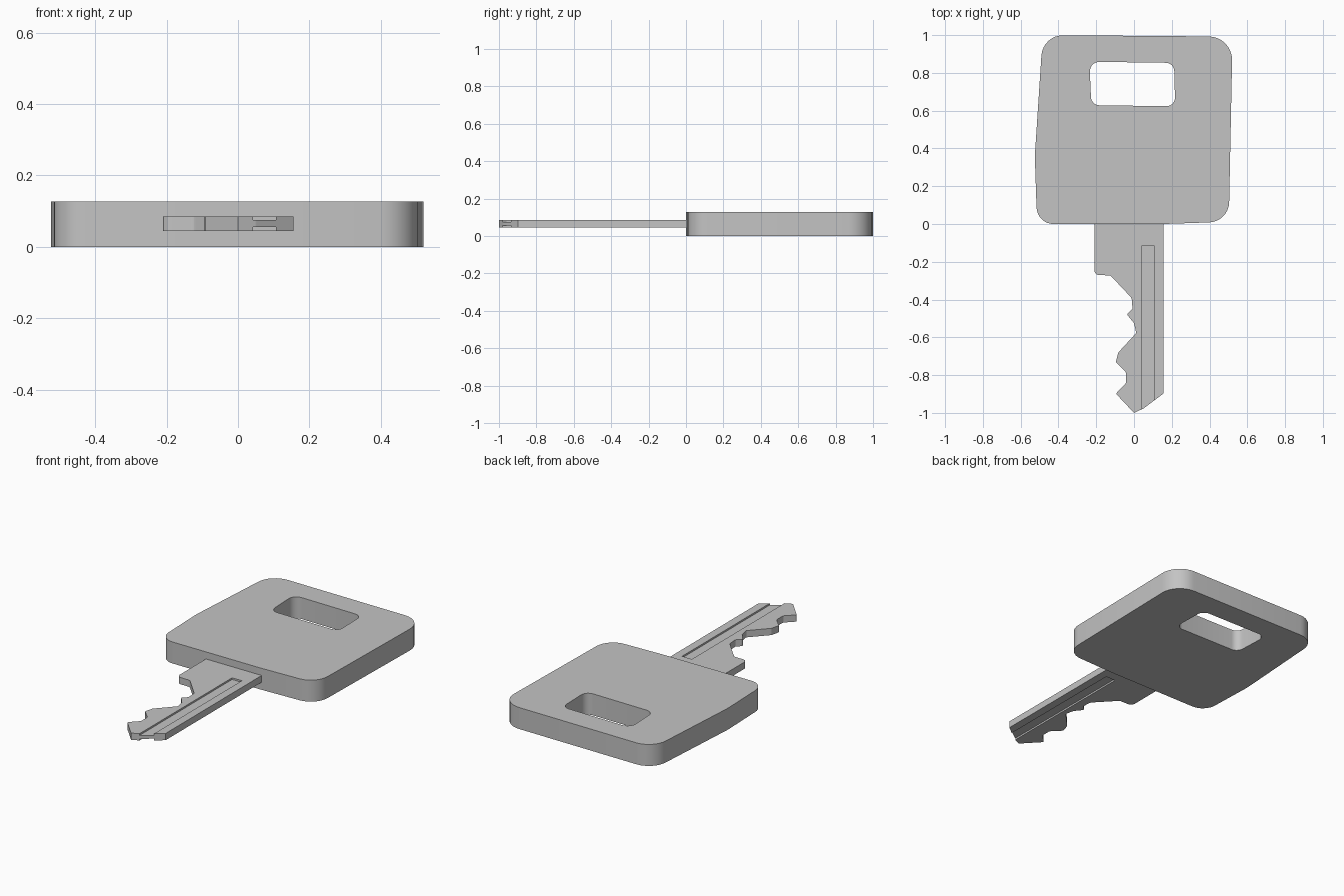
import bpy, bmesh, math
from mathutils import Vector

cube = bpy.data.objects.get("Cube")
if cube:
    bpy.data.objects.remove(cube, do_unlink=True)

grey = bpy.data.materials.new("plain grey")
grey.use_nodes = True
colour = (0.55, 0.55, 0.55, 1)
grey.diffuse_color = colour
grey.node_tree.nodes["Principled BSDF"].inputs["Base Color"].default_value = colour


def rounded(corners, steps=8):
    """Outline from (x, y, radius) corners, each replaced by an arc."""
    out = []
    for i, (x, y, r) in enumerate(corners):
        p = Vector((x, y))
        if r == 0:
            out.append(p)
            continue
        a = (Vector(corners[i - 1][:2]) - p).normalized()
        b = (Vector(corners[(i + 1) % len(corners)][:2]) - p).normalized()
        half = a.angle(b) / 2
        centre = p + (a + b).normalized() * (r / math.sin(half))
        start = p + a * (r / math.tan(half)) - centre
        end = p + b * (r / math.tan(half)) - centre
        sweep = start.angle(end)
        for k in range(steps + 1):
            t = k / steps
            out.append(centre + (start * math.sin((1 - t) * sweep)
                                 + end * math.sin(t * sweep)) / math.sin(sweep))
    return out


def slab(name, loops, bottom, top):
    """Extrude an outline, with any further loops as holes."""
    bm = bmesh.new()
    for loop in loops:
        verts = [bm.verts.new((p[0], p[1], bottom)) for p in loop]
        for i, v in enumerate(verts):
            bm.edges.new((verts[i - 1], v))
    bmesh.ops.triangle_fill(bm, edges=bm.edges[:], use_beauty=True)
    new = bmesh.ops.extrude_face_region(bm, geom=bm.faces[:])["geom"]
    bmesh.ops.translate(bm, vec=(0, 0, top - bottom),
                        verts=[g for g in new if isinstance(g, bmesh.types.BMVert)])
    bmesh.ops.recalc_face_normals(bm, faces=bm.faces[:])
    mesh = bpy.data.meshes.new(name)
    bm.to_mesh(mesh)
    bm.free()
    mesh.materials.append(grey)
    obj = bpy.data.objects.new(name, mesh)
    bpy.context.collection.objects.link(obj)
    return obj


def activate(obj):
    bpy.ops.object.select_all(action='DESELECT')
    obj.select_set(True)
    bpy.context.view_layer.objects.active = obj


# Head with its ring slot
head_outline = rounded([
    (-0.513, 0, 0.09), (0.15, 0, 0), (0.502, 0.012, 0.11),
    (0.522, 0.992, 0.125), (-0.483, 1.0, 0.115), (-0.525, 0.36, 0.5)])
slot = rounded([(-0.226, 0.629, 0.045), (0.218, 0.623, 0.045),
                (0.212, 0.853, 0.045), (-0.236, 0.859, 0.05)])
head = slab("key_head", [head_outline, slot], 0, 0.127)
activate(head)
bpy.ops.object.shade_smooth_by_angle(angle=math.radians(30))

# Blade with its cut teeth
blade_outline = rounded([
    (-0.21, 0.02, 0), (-0.21, -0.27, 0.025), (-0.125, -0.272, 0.02),
    (-0.012, -0.392, 0.03), (-0.008, -0.45, 0.01), (-0.038, -0.478, 0.01),
    (0, -0.525, 0.01), (0.012, -0.577, 0.01), (-0.083, -0.68, 0.015),
    (-0.096, -0.732, 0.01), (-0.043, -0.785, 0.015), (-0.043, -0.845, 0.015),
    (-0.096, -0.898, 0.01), (0, -1.0, 0), (0.05, -0.977, 0.02),
    (0.155, -0.898, 0), (0.155, 0.02, 0)], steps=3)
blade = slab("key_blade", [blade_outline], 0.045, 0.085)

# Long grooves on both faces, open at the tip
groove = [(0.042, -0.115), (0.106, -0.115), (0.106, -1.1), (0.042, -1.1)]
for bottom, top in ((0.075, 0.1), (0.03, 0.055)):
    cutter = slab("groove_cutter", [groove], bottom, top)
    cutter.hide_render = True
    mod = blade.modifiers.new("groove", 'BOOLEAN')
    mod.operation = 'DIFFERENCE'
    mod.solver = 'EXACT'
    mod.object = cutter
    activate(blade)
    bpy.ops.object.modifier_apply(modifier=mod.name)
    bpy.data.objects.remove(cutter, do_unlink=True)
